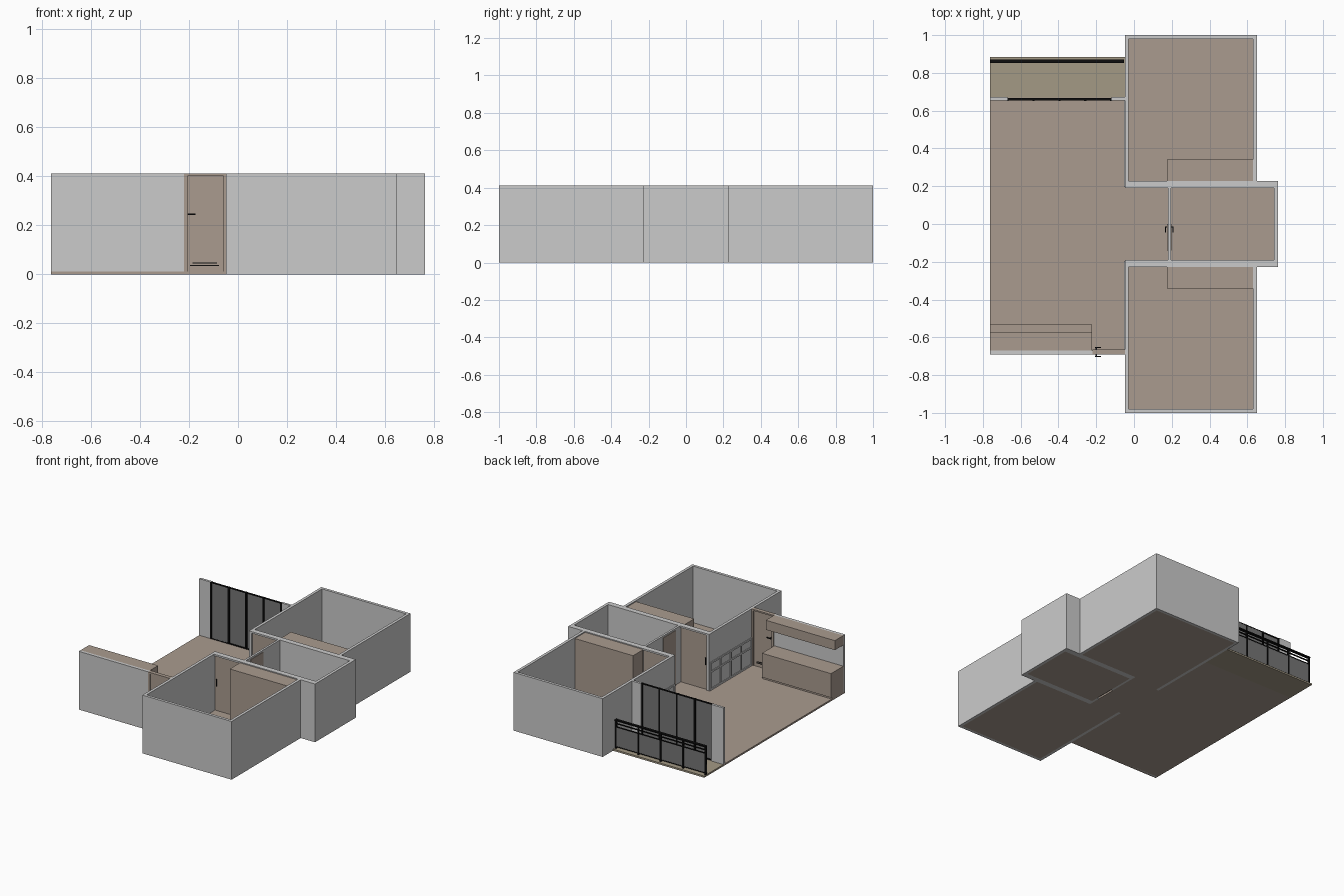
import bpy, bmesh


def material(name, rgb):
    m = bpy.data.materials.new(name)
    m.diffuse_color = (*rgb, 1)
    return m


WALL = material("wall_grey", (0.60, 0.60, 0.60))
WOOD = material("tan_wood", (0.40, 0.33, 0.275))
DECK = material("balcony_olive", (0.37, 0.32, 0.235))
GLASS = material("dark_glass", (0.18, 0.18, 0.18))
BLACK = material("black_metal", (0.004, 0.004, 0.004))


def boxes(name, mat, *parts):
    """One object made of boxes given as (x0, x1, y0, y1, z0, z1)."""
    bm = bmesh.new()
    for x0, x1, y0, y1, z0, z1 in parts:
        y0, y1 = sorted((y0, y1))
        vs = bmesh.ops.create_cube(bm, size=1)["verts"]
        for v in vs:
            v.co = ((x0 + x1) / 2 + v.co.x * (x1 - x0),
                    (y0 + y1) / 2 + v.co.y * (y1 - y0),
                    (z0 + z1) / 2 + v.co.z * (z1 - z0))
    me = bpy.data.meshes.new(name)
    bm.to_mesh(me)
    bm.free()
    me.materials.append(mat)
    ob = bpy.data.objects.new(name, me)
    bpy.context.collection.objects.link(ob)
    return ob


H, F = 0.412, 0.012            # wall height, floor thickness
XL, XR = -0.7625, 0.7625       # overall width

# Floors
boxes("living_floor", WOOD, (XL, -0.048, -0.69, 0.67, 0, F),
      (-0.048, 0.18, -0.19, 0.19, 0, F))
boxes("balcony_floor", DECK, (XL, -0.048, 0.67, 0.885, 0, F))
boxes("bathroom_floor", WOOD, (0.195, 0.742, -0.19, 0.19, 0, F))

# Two mirrored bedrooms
for side, s in (("back", 1), ("front", -1)):
    boxes(side + "_bedroom_walls", WALL,
          (-0.048, -0.028, s * 0.19, s * 1.0, 0, H),
          (0.63, 0.65, s * 0.228, s * 1.0, 0, H),
          (-0.028, 0.63, s * 0.98, s * 1.0, 0, H),
          (0.18, XR, s * 0.19, s * 0.228, 0, H),
          (-0.028, 0.18, s * 0.19, s * 0.228, 0.40, H))
    boxes(side + "_bedroom_floor", WOOD,
          (-0.028, 0.63, s * 0.228, s * 0.98, 0, F),
          (-0.028, 0.18, s * 0.19, s * 0.228, 0, F))
    boxes(side + "_wardrobe", WOOD, (0.175, 0.63, s * 0.228, s * 0.342, F, 0.405))
    # Sliding door with pulls on both faces
    boxes(side + "_sliding_door", WOOD, (-0.028, 0.18, s * 0.2, s * 0.216, F, 0.40))
    boxes(side + "_door_pull", BLACK,
          (-0.018, -0.012, s * 0.194, s * 0.2, 0.185, 0.235),
          (-0.018, -0.012, s * 0.216, s * 0.222, 0.185, 0.235))
    # Raised panel frames on the living room side
    a, b = 0.195, 0.655 if s > 0 else 0.668
    step = (b - a - 0.012) / 4
    frame = [(-0.053, -0.048, s * a, s * b, z, z + 0.012) for z in (F, 0.135, 0.198)]
    frame += [(-0.053, -0.048, s * (a + i * step), s * (a + i * step + 0.012), F, 0.2)
              for i in range(5)]
    boxes(side + "_wall_panel_frame", WALL, *frame)

# Bathroom walls and door
boxes("bathroom_walls", WALL, (0.742, XR, -0.19, 0.19, 0, H),
      (0.18, 0.195, 0.0, 0.19, 0, H), (0.18, 0.195, -0.19, -0.14, 0, H),
      (0.18, 0.195, -0.14, 0.0, 0.40, H))
boxes("bathroom_door", WOOD, (0.176, 0.199, -0.14, 0.0, F, 0.40))
boxes("bathroom_door_handle", BLACK,
      (0.165, 0.21, -0.018, -0.012, 0.20, 0.206),
      (0.165, 0.17, -0.045, -0.012, 0.20, 0.206),
      (0.205, 0.21, -0.045, -0.012, 0.20, 0.206))

# Living room walls
boxes("kitchen_wall", WALL, (XL, -0.22, -0.69, -0.67, 0, H))
boxes("window_side_walls", WALL, (XL, -0.67, 0.655, 0.672, F, H),
      (-0.12, -0.048, 0.655, 0.672, F, H))

# Entrance door, frame, handles and bottom grilles
boxes("entrance_frame", WOOD, (-0.22, -0.206, -0.692, -0.664, F, H),
      (-0.06, -0.048, -0.692, -0.664, F, H), (-0.206, -0.06, -0.692, -0.664, 0.402, H))
boxes("entrance_door", WOOD, (-0.206, -0.06, -0.685, -0.672, F, 0.402))
trim = []
for y, d in ((-0.685, -1), (-0.672, 1)):
    trim += [(-0.203, -0.197, y, y + d * 0.02, 0.243, 0.249),
             (-0.206, -0.174, y + d * 0.015, y + d * 0.02, 0.243, 0.249),
             (-0.185, -0.085, y, y + d * 0.003, 0.044, 0.048),
             (-0.195, -0.078, y, y + d * 0.003, 0.035, 0.039)]
boxes("entrance_door_metal", BLACK, *trim)

# Kitchen cabinets
boxes("kitchen_counter", WOOD, (XL, -0.222, -0.67, -0.532, 0.025, 0.195),
      (XL, -0.222, -0.67, -0.54, F, 0.025))
boxes("kitchen_upper_cabinet", WOOD, (XL, -0.222, -0.67, -0.575, 0.345, H))

# Four panel sliding window, the middle pair on the outer track
x0, w = -0.67, 0.1375
boxes("window_glass", GLASS, *[
    (x0 + i * w, x0 + (i + 1) * w, y, y + 0.004, F, 0.408)
    for i, y in enumerate((0.655, 0.661, 0.661, 0.655))])
boxes("window_frame", BLACK, *[
    (x0 + i * w - 0.006, x0 + i * w + 0.006, 0.652, 0.668, F, H) for i in range(5)],
    (x0, -0.12, 0.654, 0.666, F, F + 0.006), (x0, -0.12, 0.654, 0.666, 0.406, H))

# Balcony railing
xa, xb = XL, -0.052
p = (xb - xa - 0.01) / 4
boxes("railing_metal", BLACK, *[
    (xa + i * p, xa + i * p + 0.01, 0.856, 0.868, F, 0.213) for i in range(5)],
    (xa, xb, 0.852, 0.872, 0.208, 0.216), (xa, xb, 0.858, 0.866, 0.184, 0.190),
    (xa, xb, 0.858, 0.866, 0.160, 0.166), (xa, xb, 0.858, 0.866, 0.022, 0.027))
boxes("railing_glass", GLASS, (xa, xb, 0.860, 0.864, 0.022, 0.16))
